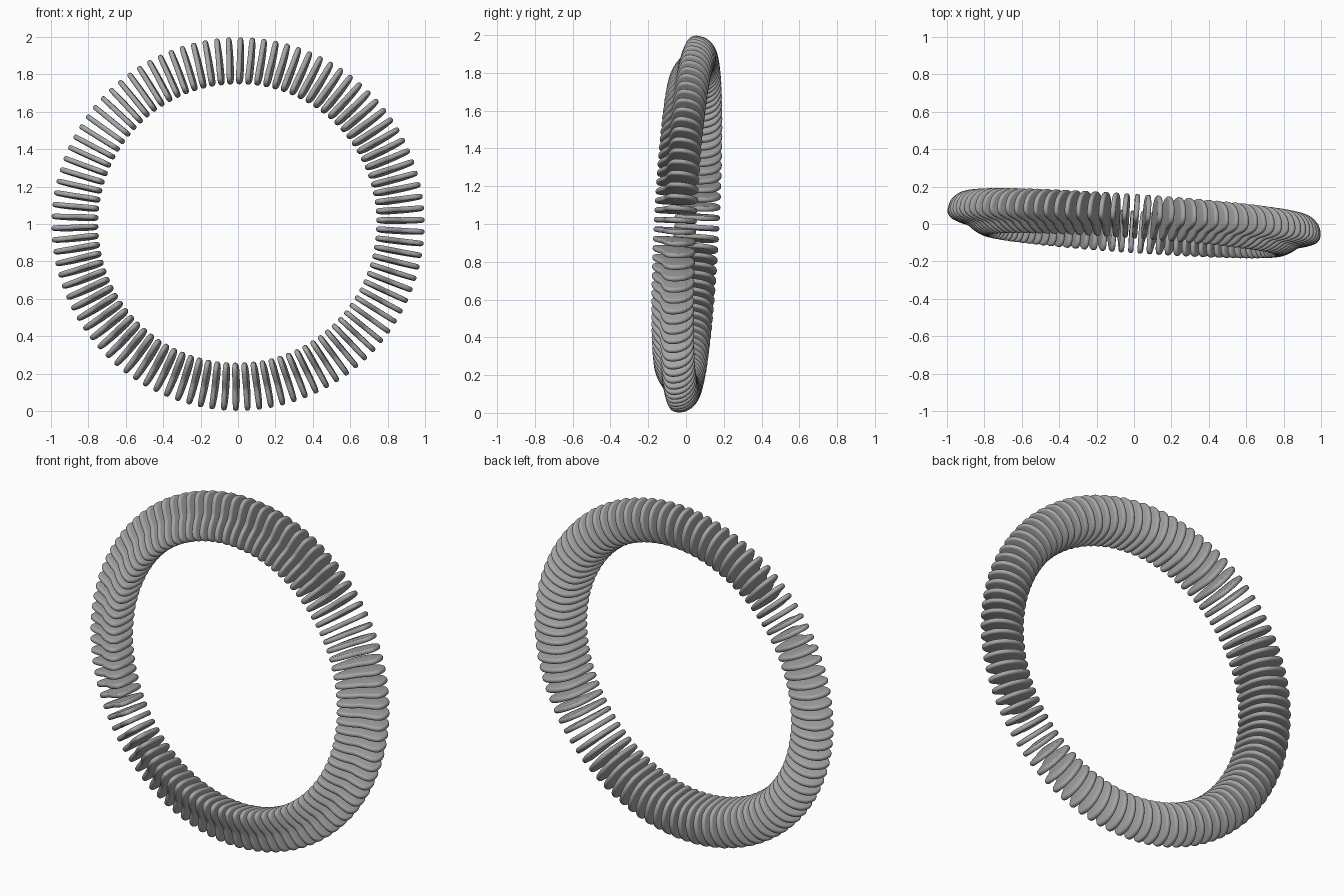
import bpy, bmesh, math
from mathutils import Matrix, Vector

cube = bpy.data.objects.get("Cube")
if cube:
    bpy.data.objects.remove(cube, do_unlink=True)

COUNT = 98
THICK = 0.027
PHASE = 0.35    # fraction of a step

grey = bpy.data.materials.new("plain grey")
grey.use_nodes = True
colour = (0.38, 0.38, 0.38, 1)
grey.diffuse_color = colour
grey.node_tree.nodes["Principled BSDF"].inputs["Base Color"].default_value = colour

# Slat outline as (radius, depth), from the outer tip round the back
outline = [(0.999, 0.005), (0.985, 0.06), (0.94, 0.102), (0.87, 0.117),
           (0.80, 0.097), (0.762, 0.05), (0.747, -0.02), (0.747, -0.08),
           (0.768, -0.113), (0.805, -0.113), (0.85, -0.092), (0.89, -0.064),
           (0.94, -0.05), (0.983, -0.03)]


def smooth_loop(points, steps=3):
    """Closed Catmull-Rom curve through the points."""
    pts = [Vector(p) for p in points]
    n = len(pts)
    result = []
    for i in range(n):
        a, b, c, d = (pts[(i + k) % n] for k in (-1, 0, 1, 2))
        for s in range(steps):
            t = s / steps
            result.append(0.5 * (2 * b + (c - a) * t
                                 + (2 * a - 5 * b + 4 * c - d) * t ** 2
                                 + (3 * b - a - 3 * c + d) * t ** 3))
    return result


# One slat: extruded outline with rounded rims
bm = bmesh.new()
loop = smooth_loop(outline)
face = bm.faces.new([bm.verts.new((p.x, p.y, -THICK / 2)) for p in loop])
grown = bmesh.ops.extrude_face_region(bm, geom=[face])
bmesh.ops.translate(bm, vec=(0, 0, THICK),
                    verts=[v for v in grown["geom"] if isinstance(v, bmesh.types.BMVert)])
bmesh.ops.recalc_face_normals(bm, faces=bm.faces)
rims = [e for e in bm.edges if any(len(f.verts) > 4 for f in e.link_faces)]
bmesh.ops.bevel(bm, geom=rims, offset=THICK * 0.42, segments=3, profile=0.5,
                affect='EDGES', clamp_overlap=True)
for f in bm.faces:
    f.smooth = True
mesh = bpy.data.meshes.new("slat")
bm.to_mesh(mesh)
bm.free()
mesh.materials.append(grey)

# Ring of slats, leaning slightly
lean = (Matrix.Translation((0, 0, 1)) @ Matrix.Rotation(math.radians(-4), 4, 'Z')
        @ Matrix.Rotation(math.radians(-2.9), 4, 'X'))
for i in range(COUNT):
    slat = bpy.data.objects.new(f"slat_{i + 1}", mesh)
    bpy.context.collection.objects.link(slat)
    turn = -math.tau * (i + PHASE) / COUNT
    slat.matrix_world = lean @ Matrix.Rotation(turn, 4, 'Y')
